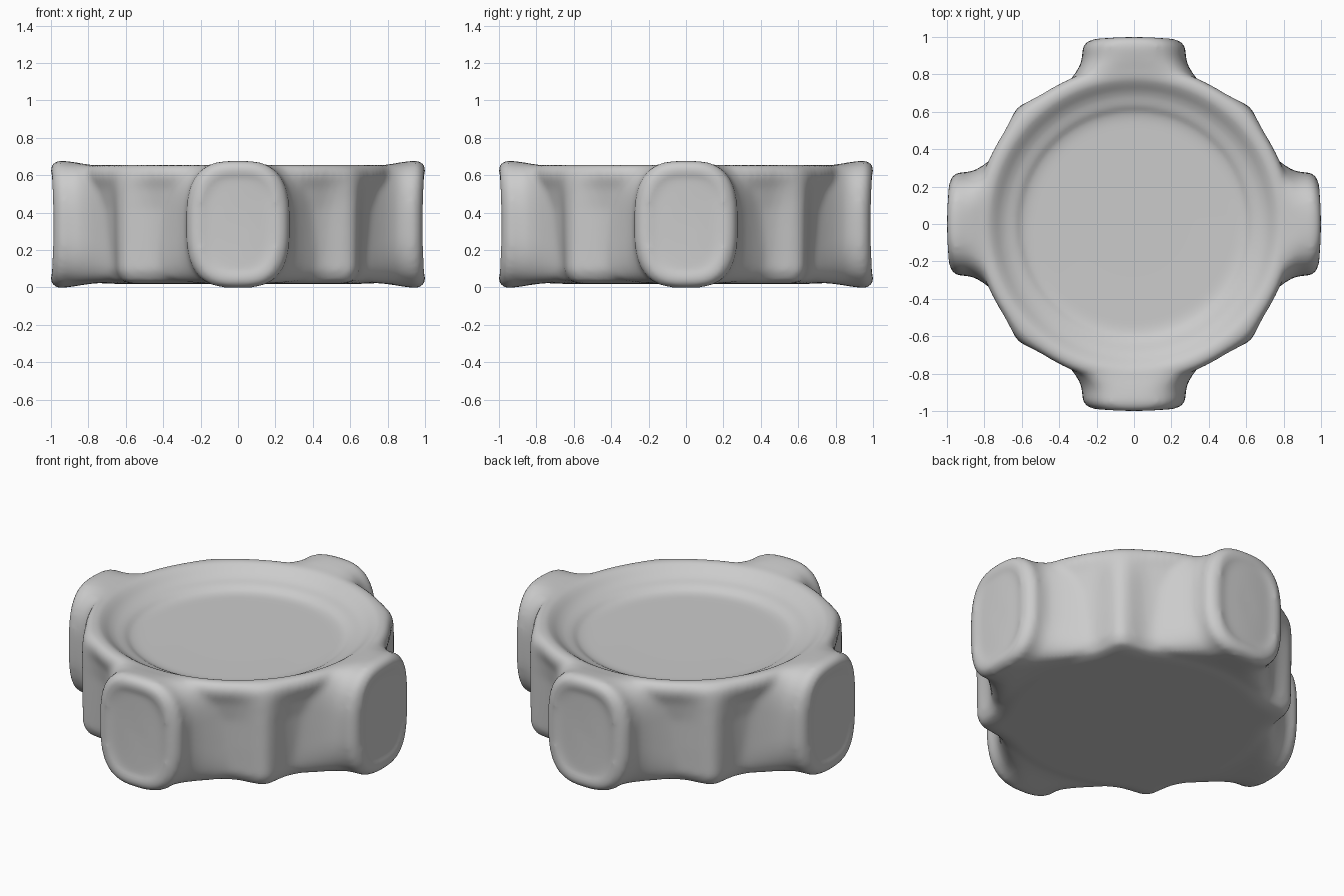
import bpy, bmesh, math
from mathutils import Vector, Matrix

cube = bpy.data.objects.get("Cube")
if cube:
    bpy.data.objects.remove(cube, do_unlink=True)

grey = bpy.data.materials.new("plain_grey")
grey.use_nodes = True
grey.diffuse_color = (0.6, 0.6, 0.6, 1)
grey.node_tree.nodes["Principled BSDF"].inputs["Base Color"].default_value = (0.6, 0.6, 0.6, 1)

MID = 0.338  # mid height of the model
STEPS = 144
bm = bmesh.new()


def loft(rings):
    """Bridge closed rings of points and cap both ends."""
    loops = [[bm.verts.new(p) for p in ring] for ring in rings]
    n = len(loops[0])
    for a, b in zip(loops, loops[1:]):
        for i in range(n):
            j = (i + 1) % n
            bm.faces.new((a[i], a[j], b[j], b[i]))
    bm.faces.new(loops[0][::-1])
    bm.faces.new(loops[-1])


def body_ring(radius, z, ridge):
    """Circle that swells outward on the four diagonals."""
    pts = []
    for i in range(STEPS):
        a = 2 * math.pi * i / STEPS
        off = math.degrees(a) % 90 - 45
        r = radius + ridge * math.exp(-(off / 7) ** 2)
        pts.append((r * math.cos(a), r * math.sin(a), z))
    return pts


def lug_section(dist, half_w, up, down, power, n=64):
    """Superellipse across the +x axis; its outer edge bows back slightly."""
    pts = []
    for i in range(n):
        a = 2 * math.pi * i / n
        c, s = math.cos(a), math.sin(a)
        y = half_w * math.copysign(abs(c) ** (2 / power), c)
        z = (up if s > 0 else down) * math.copysign(abs(s) ** (2 / power), s)
        pts.append(Vector((dist - 0.3 * y * y, y, MID + z)))
    return pts


# Round body: radius, height, ridge size; stepped dish in the top
body = [(0.3, 0.02, 0), (0.71, 0.02, 0.07), (0.765, 0.037, 0.085), (0.797, 0.09, 0.08),
        (0.806, 0.25, 0.073), (0.813, 0.42, 0.068), (0.83, 0.53, 0.05), (0.85, 0.59, 0.025),
        (0.848, 0.625, 0.018), (0.825, 0.652, 0.01), (0.79, 0.66, 0), (0.752, 0.64, 0),
        (0.712, 0.607, 0), (0.675, 0.59, 0), (0.635, 0.581, 0), (0.60, 0.555, 0),
        (0.56, 0.548, 0), (0.3, 0.546, 0)]
loft([body_ring(*ring) for ring in body])

# Four flared lugs: distance, half width, rise, drop, squareness
lug = [(0.715, 0.46, 0.24, 0.312, 6), (0.75, 0.405, 0.295, 0.315, 6),
       (0.787, 0.36, 0.315, 0.318, 5), (0.83, 0.318, 0.324, 0.324, 4),
       (0.875, 0.287, 0.332, 0.332, 3.2), (0.92, 0.276, 0.338, 0.338, 2.9),
       (0.96, 0.277, 0.342, 0.342, 2.9), (0.986, 0.262, 0.329, 0.329, 2.9),
       (1.003, 0.23, 0.305, 0.305, 2.9), (1.003, 0.205, 0.28, 0.28, 2.9),
       (0.989, 0.175, 0.25, 0.25, 2.9), (0.986, 0.08, 0.12, 0.12, 2.9)]
for k in range(4):
    turn = Matrix.Rotation(k * math.pi / 2, 3, 'Z')
    loft([[turn @ p for p in lug_section(*s)] for s in lug])

bmesh.ops.recalc_face_normals(bm, faces=bm.faces)
mesh = bpy.data.meshes.new("lugged_dish")
bm.to_mesh(mesh)
bm.free()
dish = bpy.data.objects.new("lugged_dish", mesh)
bpy.context.collection.objects.link(dish)
bpy.context.view_layer.objects.active = dish
dish.select_set(True)

# Merge the parts into one soft skin
remesh = dish.modifiers.new("merge", 'REMESH')
remesh.mode = 'VOXEL'
remesh.voxel_size = 0.018
soften = dish.modifiers.new("soften", 'SMOOTH')
soften.factor = 0.5
soften.iterations = 9
for name in ("merge", "soften"):
    bpy.ops.object.modifier_apply(modifier=name)

dish.data.materials.clear()
dish.data.materials.append(grey)
bpy.ops.object.shade_smooth()
